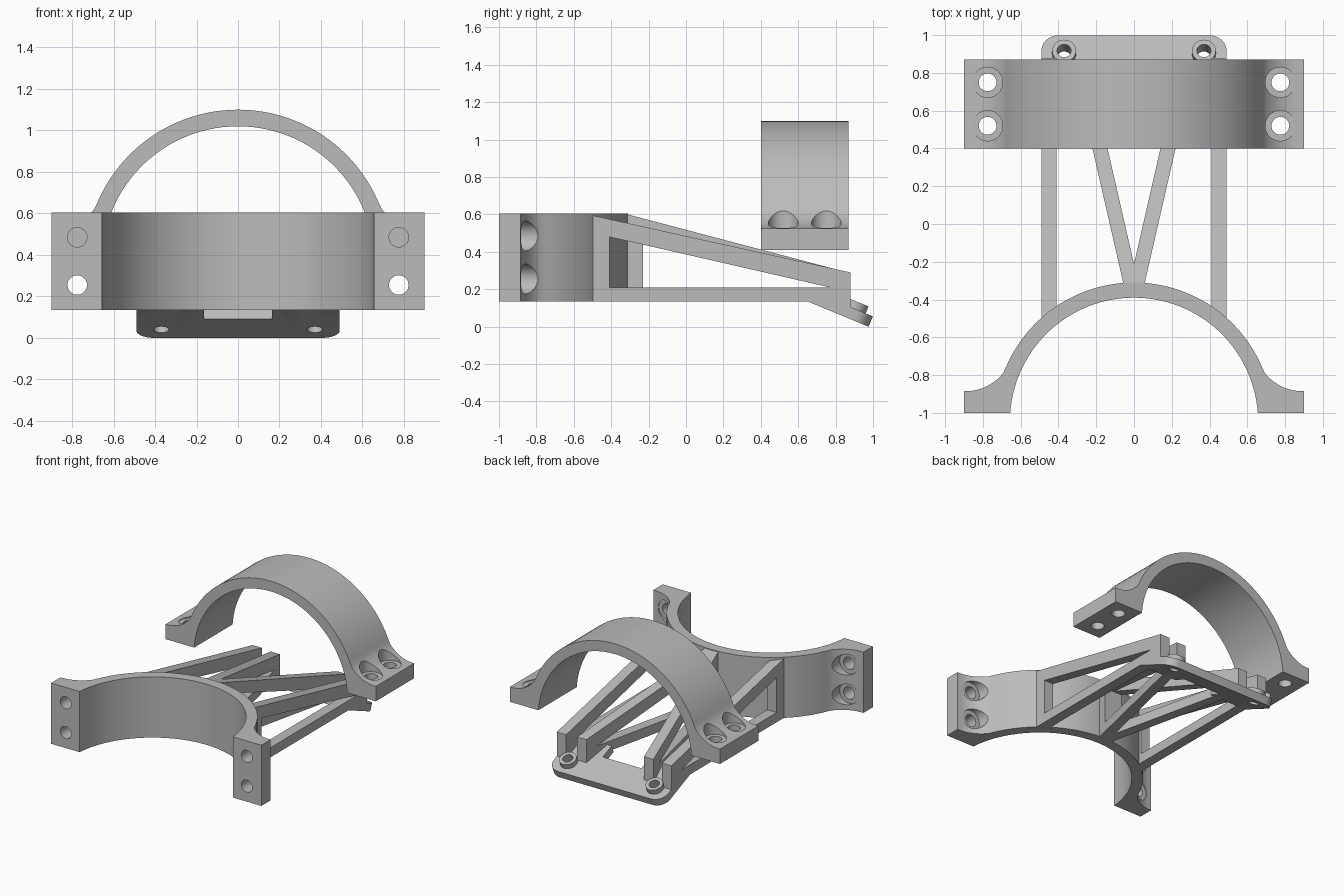
import bpy, bmesh
from math import sin, cos, radians, pi, sqrt

cube = bpy.data.objects.get("Cube")
if cube:
    bpy.data.objects.remove(cube, do_unlink=True)

grey = bpy.data.materials.new("plain grey")
grey.use_nodes = True
grey.diffuse_color = (0.5, 0.5, 0.5, 1)
grey.node_tree.nodes["Principled BSDF"].inputs["Base Color"].default_value = (0.5, 0.5, 0.5, 1)


def arc(cx, cy, r, a0, a1, n):
    """Points on an arc, angles in degrees."""
    angles = [radians(a0 + (a1 - a0) * i / n) for i in range(n + 1)]
    return [(cx + r * cos(a), cy + r * sin(a)) for a in angles]


def circle(cx, cy, r):
    return arc(cx, cy, r, 0, 360, 40)[:-1]


def prism(name, outline, d0, d1, place):
    """Extrude an outline from d0 to d1; place() maps (a, b, d) to x, y, z."""
    bm = bmesh.new()
    low = [bm.verts.new(place(a, b, d0)) for a, b in outline]
    high = [bm.verts.new(place(a, b, d1)) for a, b in outline]
    bm.faces.new(low)
    bm.faces.new(high)
    n = len(outline)
    for i in range(n):
        j = (i + 1) % n
        bm.faces.new((low[i], low[j], high[j], high[i]))
    bmesh.ops.recalc_face_normals(bm, faces=bm.faces)
    mesh = bpy.data.meshes.new(name)
    bm.to_mesh(mesh)
    bm.free()
    mesh.materials.append(grey)
    ob = bpy.data.objects.new(name, mesh)
    bpy.context.collection.objects.link(ob)
    return ob


def select(ob):
    bpy.ops.object.select_all(action="DESELECT")
    ob.select_set(True)
    bpy.context.view_layer.objects.active = ob


def finish(ob, cutters=()):
    """Cut the holes, then shade smooth with sharp edges."""
    select(ob)
    for cutter in cutters:
        mod = ob.modifiers.new("cut", "BOOLEAN")
        mod.operation = "DIFFERENCE"
        mod.solver = "EXACT"
        mod.object = cutter
        bpy.ops.object.modifier_apply(modifier=mod.name)
        bpy.data.objects.remove(cutter, do_unlink=True)
    bpy.ops.object.shade_smooth_by_angle(angle=radians(25))


# Half-ring clamp profile, centred on the ring axis
INNER, OUTER, BASE, FLANGE = 0.657, 0.737, 0.047, 0.162
end_in = 4.1
end_out = 20.6
fillet = arc(0.89, 0.412, 0.25, 270, 217.4, 10)
right_side = [(0.9, BASE), (0.9, FLANGE)] + fillet
clamp_outline = (right_side
                 + arc(0, 0, OUTER, end_out, 180 - end_out, 48)[1:-1]
                 + [(-a, b) for a, b in reversed(right_side)]
                 + arc(0, 0, INNER, 180 - end_in, end_in, 56))


def clamp(name, d0, d1, holes, place):
    ob = prism(name, clamp_outline, d0, d1, place)
    across = lambda a, d, b: place(a, b, d)
    cutters = []
    for x in (-0.775, 0.775):
        for d in holes:
            cutters.append(prism("bolt_cutter", circle(x, d, 0.047), 0, 0.4, across))
            cutters.append(prism("bore_cutter", circle(x, d, 0.08), 0.16, 0.5, across))
    finish(ob, cutters)


clamp("front_clamp", 0.135, 0.605, (0.255, 0.485), lambda a, b, d: (a, b - 1.047, d))
clamp("upper_clamp", 0.40, 0.87, (0.52, 0.75), lambda a, b, d: (a, d, b + 0.363))

# Tilted mounting plate frame
TILT = radians(22.5)
plate_place = lambda x, v, w: (x,
                               0.65 + v * cos(TILT) + w * sin(TILT),
                               0.135 - v * sin(TILT) + w * cos(TILT))


# Truss arms, each a tapered side profile with a triangular window
def truss(name, start, top, end, window, x0, x1, side, slant=0):
    place = lambda y, z, x: (side * (x + slant * (y - 0.4)), y, z)
    outline = [(start, 0.135), (0.65, 0.135),
               (end, 0.135 - (end - 0.65) * sin(TILT) / cos(TILT)),
               (end, 0.29), (start, top)]
    ob = prism(name, outline, x0, x1, place)
    finish(ob, [prism("window_cutter", window, x0 - 0.1, x1 + 0.1, place)])


for label, side in (("left", 1), ("right", -1)):
    truss(label + "_outer_truss", -0.5, 0.595, 0.88,
          [(-0.41, 0.21), (0.77, 0.21), (-0.41, 0.48)], 0.41, 0.49, side)
    truss(label + "_diagonal_truss", -0.33, 0.605, 0.865,
          [(-0.23, 0.21), (0.77, 0.21), (-0.23, 0.49)], 0.14, 0.22, side, 0.229)

# Mounting plate with rounded corners and a notch
corner = arc(0.4, 0.263, 0.09, 0, 90, 8)
half = [(0.165, 0.117), (0.165, 0), (0.49, 0)] + corner
plate_outline = half + [(-x, v) for x, v in reversed(half)]
plate = prism("mounting_plate", plate_outline, 0, 0.06, plate_place)
finish(plate, [prism("hole_cutter", circle(x, 0.248, 0.037), -0.1, 0.2, plate_place)
               for x in (-0.37, 0.37)])

# Raised bosses around the plate holes
for label, x in (("left", 0.37), ("right", -0.37)):
    boss = prism(label + "_boss", circle(x, 0.248, 0.063), 0.05, 0.1, plate_place)
    finish(boss, [prism("hole_cutter", circle(x, 0.248, 0.037), -0.1, 0.2, plate_place)])
